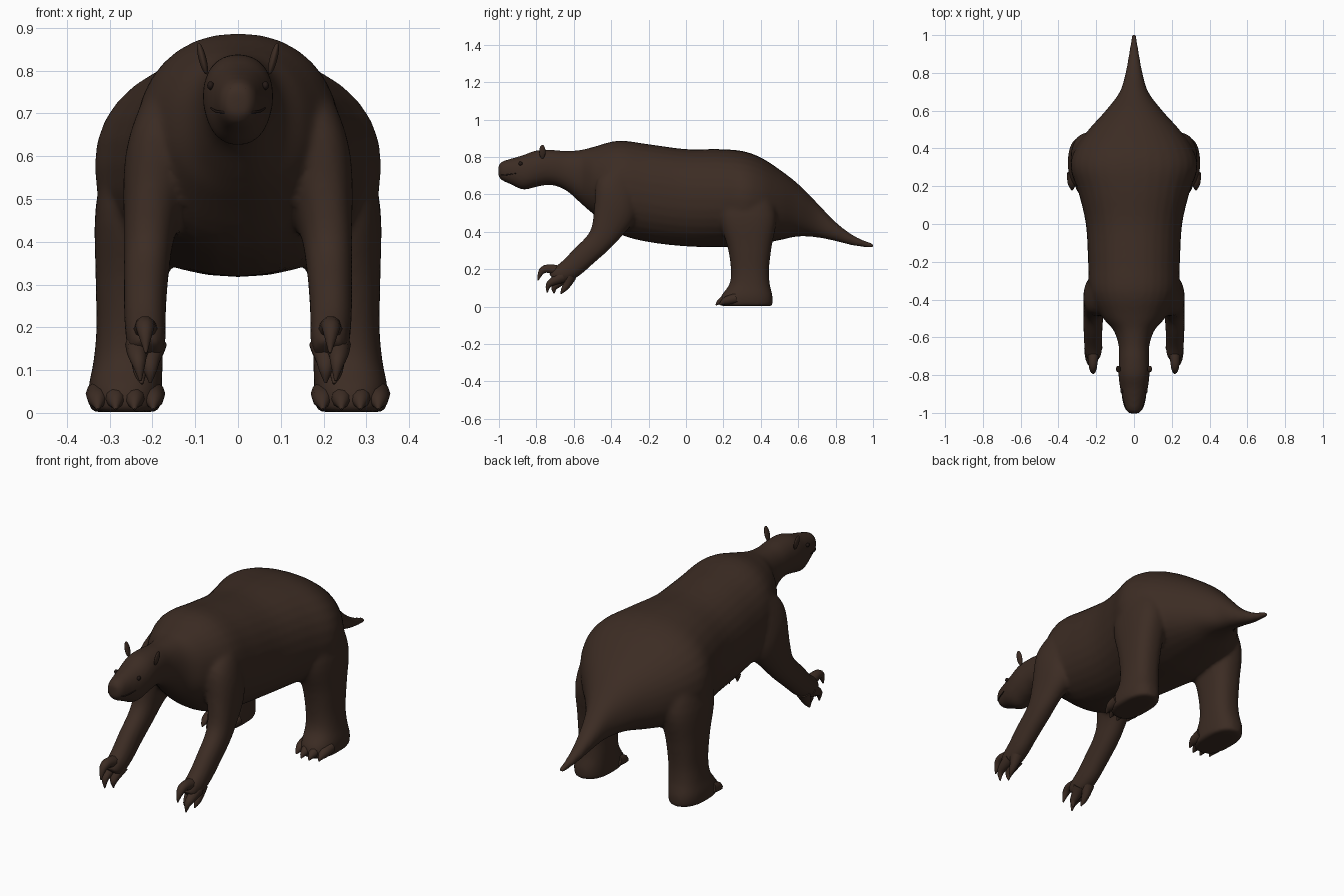
import bpy, bmesh, math
from mathutils import Vector

if "Cube" in bpy.data.objects:
    bpy.data.objects.remove(bpy.data.objects["Cube"])


def material(name, color):
    m = bpy.data.materials.new(name)
    m.diffuse_color = color
    m.use_nodes = True
    m.node_tree.nodes["Principled BSDF"].inputs["Base Color"].default_value = m.diffuse_color
    return m


FUR = material("dark brown fur", (0.045, 0.025, 0.017, 1))
DARK = material("dark detail", (0.018, 0.010, 0.008, 1))


def smooth_path(pts, steps=4):
    """Catmull-Rom interpolation of stations."""
    out = []
    for i in range(len(pts) - 1):
        a, b = pts[max(i - 1, 0)], pts[i]
        c, d = pts[i + 1], pts[min(i + 2, len(pts) - 1)]
        for s in range(steps):
            t = s / steps
            out.append([0.5 * (2 * q + (r - p) * t + (2 * p - 5 * q + 4 * r - w) * t * t
                               + (3 * q - p - 3 * r + w) * t ** 3)
                        for p, q, r, w in zip(a, b, c, d)])
    out.append(list(pts[-1]))
    return out


def loft(bm, stations, v, power=2.2, sides=32):
    """Skin superellipse rings: station = x, y, z, radius in x, radius along v."""
    u, v, rings = Vector((1, 0, 0)), Vector(v).normalized(), []
    for x, y, z, ru, rv in smooth_path(stations):
        ring = []
        for k in range(sides):
            a = 2 * math.pi * k / sides
            c, s = math.cos(a), math.sin(a)
            p = Vector((x, y, z))
            p += u * ru * math.copysign(abs(c) ** (2 / power), c)
            p += v * rv * math.copysign(abs(s) ** (2 / power), s)
            ring.append(bm.verts.new(p))
        rings.append(ring)
    faces = []
    for a, b in zip(rings, rings[1:]):
        for k in range(sides):
            n = (k + 1) % sides
            faces.append(bm.faces.new((a[k], a[n], b[n], b[k])))
    faces += [bm.faces.new(rings[0][::-1]), bm.faces.new(rings[-1])]
    bmesh.ops.recalc_face_normals(bm, faces=faces)


def tube(name, pts, mat=FUR):
    """Tapered tube: point = x, y, z, radius."""
    cu = bpy.data.curves.new(name, 'CURVE')
    cu.dimensions = '3D'
    cu.bevel_depth = 1
    cu.bevel_resolution = 3
    cu.use_fill_caps = True
    pts = smooth_path(pts, 3)
    sp = cu.splines.new('POLY')
    sp.points.add(len(pts) - 1)
    for p, (x, y, z, r) in zip(sp.points, pts):
        p.co, p.radius = (x, y, z, 1), r
    cu.materials.append(mat)
    ob = bpy.data.objects.new(name, cu)
    bpy.context.collection.objects.link(ob)


def ball(name, loc, scale, rot=(0, 0, 0), mat=FUR):
    bpy.ops.mesh.primitive_uv_sphere_add(segments=20, ring_count=12, radius=1,
                                         location=loc, rotation=rot)
    ob = bpy.context.object
    ob.name, ob.scale = name, scale
    ob.data.materials.append(mat)
    bpy.ops.object.shade_smooth()


bm = bmesh.new()

# Trunk, head and tail: y, top z, bottom z, half width
trunk = [(-1.003, .755, .695, .025), (-.985, .775, .675, .042), (-.94, .79, .655, .055),
         (-.87, .81, .625, .073), (-.80, .835, .640, .082), (-.72, .838, .650, .080),
         (-.64, .832, .620, .082), (-.56, .838, .550, .11), (-.49, .855, .49, .17),
         (-.36, .887, .39, .235), (-.20, .868, .345, .243), (0, .842, .322, .255),
         (.17, .842, .318, .295), (.30, .832, .320, .335), (.40, .797, .335, .310),
         (.50, .733, .355, .240), (.60, .655, .375, .150), (.70, .555, .370, .075),
         (.80, .452, .350, .045), (.90, .378, .325, .027), (1.004, .335, .312, .012)]
loft(bm, [(0, y, (t + b) / 2, w, (t - b) / 2) for y, t, b, w in trunk], (0, 0, 1))

fore = [(.17, -.32, .70, .06, .09), (.18, -.37, .58, .085, .145), (.205, -.42, .44, .062, .10),
        (.213, -.465, .35, .054, .07), (.217, -.555, .262, .050, .064),
        (.217, -.615, .205, .048, .060), (.215, -.67, .168, .045, .054),
        (.215, -.705, .145, .034, .038)]
hind = [(.20, .32, .64, .10, .13), (.235, .33, .48, .098, .155), (.248, .34, .32, .085, .118),
        (.252, .342, .20, .079, .102), (.257, .340, .12, .081, .108),
        (.264, .325, .055, .086, .138), (.264, .322, .002, .082, .140)]
for s in (-1, 1):
    # Front and hind legs
    loft(bm, [(s * x, y, z, a, b) for x, y, z, a, b in fore], (0, .72, -.69))
    loft(bm, [(s * x, y, z, a, b) for x, y, z, a, b in hind], (0, 1, 0), 2.4)

# Fuse trunk and legs into one smooth skin
me = bpy.data.meshes.new("body")
bm.to_mesh(me)
bm.free()
me.materials.append(FUR)
body = bpy.data.objects.new("body", me)
bpy.context.collection.objects.link(body)
rm = body.modifiers.new("fuse", 'REMESH')
rm.mode, rm.voxel_size, rm.use_smooth_shade = 'VOXEL', 0.01, True
sm = body.modifiers.new("soften", 'SMOOTH')
sm.factor, sm.iterations = 0.5, 8

for s, side in ((-1, "left"), (1, "right")):
    # Front digits with hooked claws
    claws = [[(.215, -.66, .185, .032), (.217, -.735, .203, .024), (.217, -.772, .188, .018),
              (.215, -.792, .14, .003)],
             [(.230, -.66, .16, .034), (.235, -.705, .138, .024), (.232, -.735, .115, .016),
              (.228, -.742, .075, .003)],
             [(.200, -.65, .16, .034), (.205, -.685, .125, .024), (.205, -.705, .10, .016),
              (.205, -.705, .07, .003)],
             [(.225, -.62, .16, .034), (.228, -.635, .12, .022), (.228, -.655, .09, .014),
              (.224, -.67, .068, .003)]]
    for i, c in enumerate(claws):
        tube(f"front_claw_{side}_{i}", [(s * x, y, z, r) for x, y, z, r in c])
    # Hind toes
    for i, (x, y) in enumerate(((.198, .185), (.242, .16), (.286, .16), (.328, .18))):
        tube(f"hind_toe_{side}_{i}",
             [(s * x, y + .09, .045, .028), (s * x, y + .04, .033, .024),
              (s * x, y + .015, .022, .014), (s * x, y, .008, .003)])
    # Ears, eyes and nostrils
    ball(f"ear_{side}", (s * .083, -.768, .828), (.009, .017, .038), (0, s * .25, 0))
    ball(f"eye_{side}", (s * .064, -.885, .765), (.008, .012, .010), mat=DARK)
    ball(f"nostril_{side}", (s * .014, -.99, .755), (.008, .006, .006), mat=DARK)

# Mouth line
tube("mouth", [(-.063, -.91, .712, .002), (-.052, -.955, .705, .003), (-.036, -.985, .703, .003),
               (0, -.996, .703, .003), (.036, -.985, .703, .003), (.052, -.955, .705, .003),
               (.063, -.91, .712, .002)], DARK)
